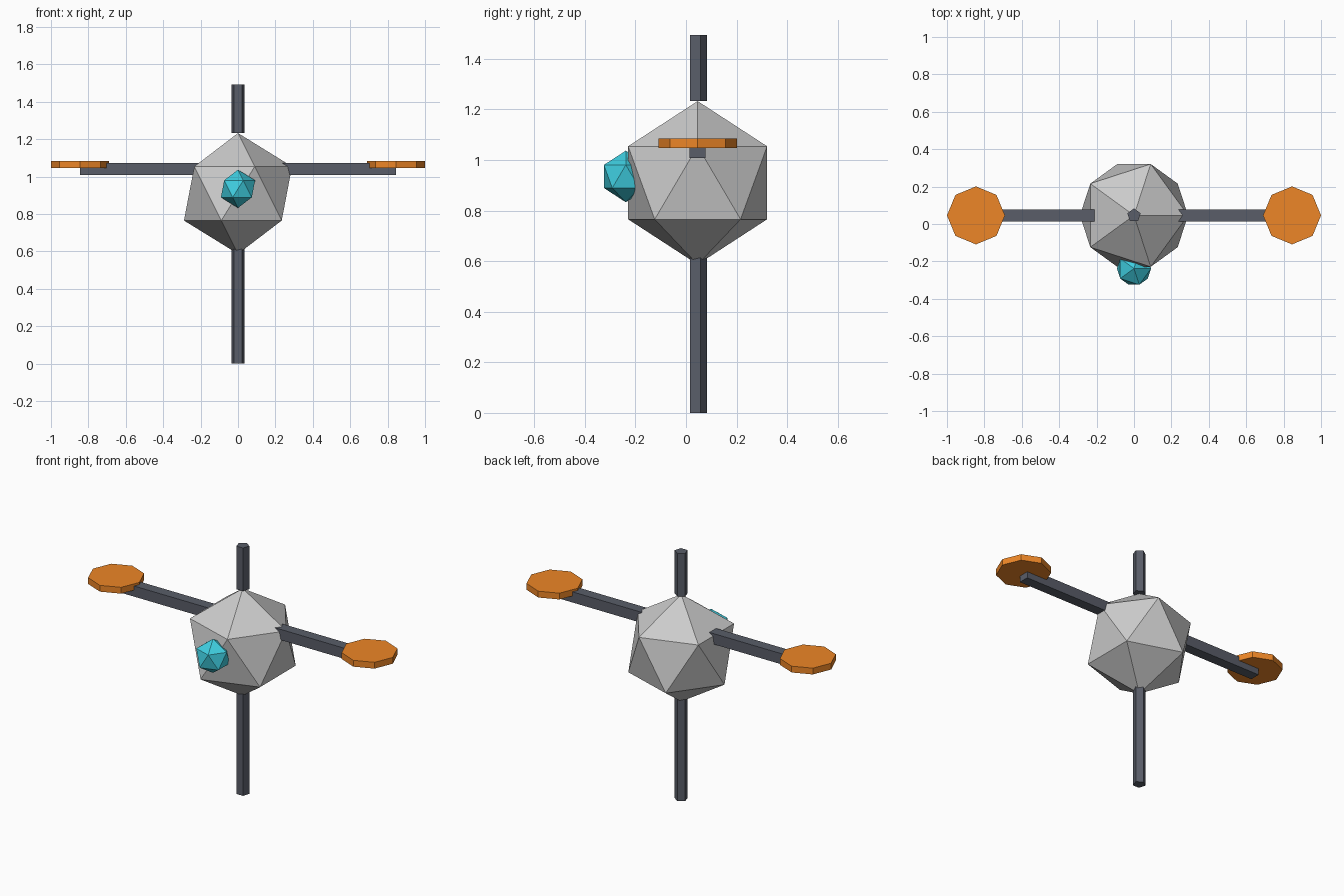
import bpy

if "Cube" in bpy.data.objects:
    bpy.data.objects.remove(bpy.data.objects["Cube"])

CY = 0.046   # depth of the body axis


def material(name, rgb):
    m = bpy.data.materials.new(name)
    m.diffuse_color = (*rgb, 1)
    m.use_nodes = True
    m.node_tree.nodes["Principled BSDF"].inputs["Base Color"].default_value = m.diffuse_color
    return m


DARK = material("dark_metal", (0.10, 0.11, 0.14))
ORANGE = material("orange", (0.85, 0.24, 0.02))
TEAL = material("teal", (0.05, 0.62, 0.75))


def finish(name, mat=None):
    ob = bpy.context.object
    ob.name = name
    if mat:
        ob.data.materials.append(mat)
    return ob


def ico(name, loc, r, mat=None):
    bpy.ops.mesh.primitive_ico_sphere_add(subdivisions=1, radius=r, location=loc)
    return finish(name, mat)


def prism(name, sides, r, x, z0, z1, mat):
    bpy.ops.mesh.primitive_cylinder_add(vertices=sides, radius=r, depth=z1 - z0,
                                        location=(x, CY, (z0 + z1) / 2))
    return finish(name, mat)


# Faceted body and front lens
ico("body", (0, CY, 0.91), 0.323)
ico("lens", (0, -0.238, 0.935), 0.102, TEAL)

# Five-sided stand below and mast above
prism("stand", 5, 0.037, 0, 0.0, 0.65, DARK)
prism("mast", 5, 0.037, 0, 1.234, 1.494, DARK)

# Side arms, each ending under an eight-sided disc
for side, s in (("left", -1), ("right", 1)):
    bpy.ops.mesh.primitive_cube_add(size=1, location=(s * 0.515, CY, 1.04))
    arm = finish(side + "_arm", DARK)
    arm.scale = (0.66, 0.064, 0.064)
    prism(side + "_disc", 8, 0.155, s * 0.845, 1.047, 1.085, ORANGE)
